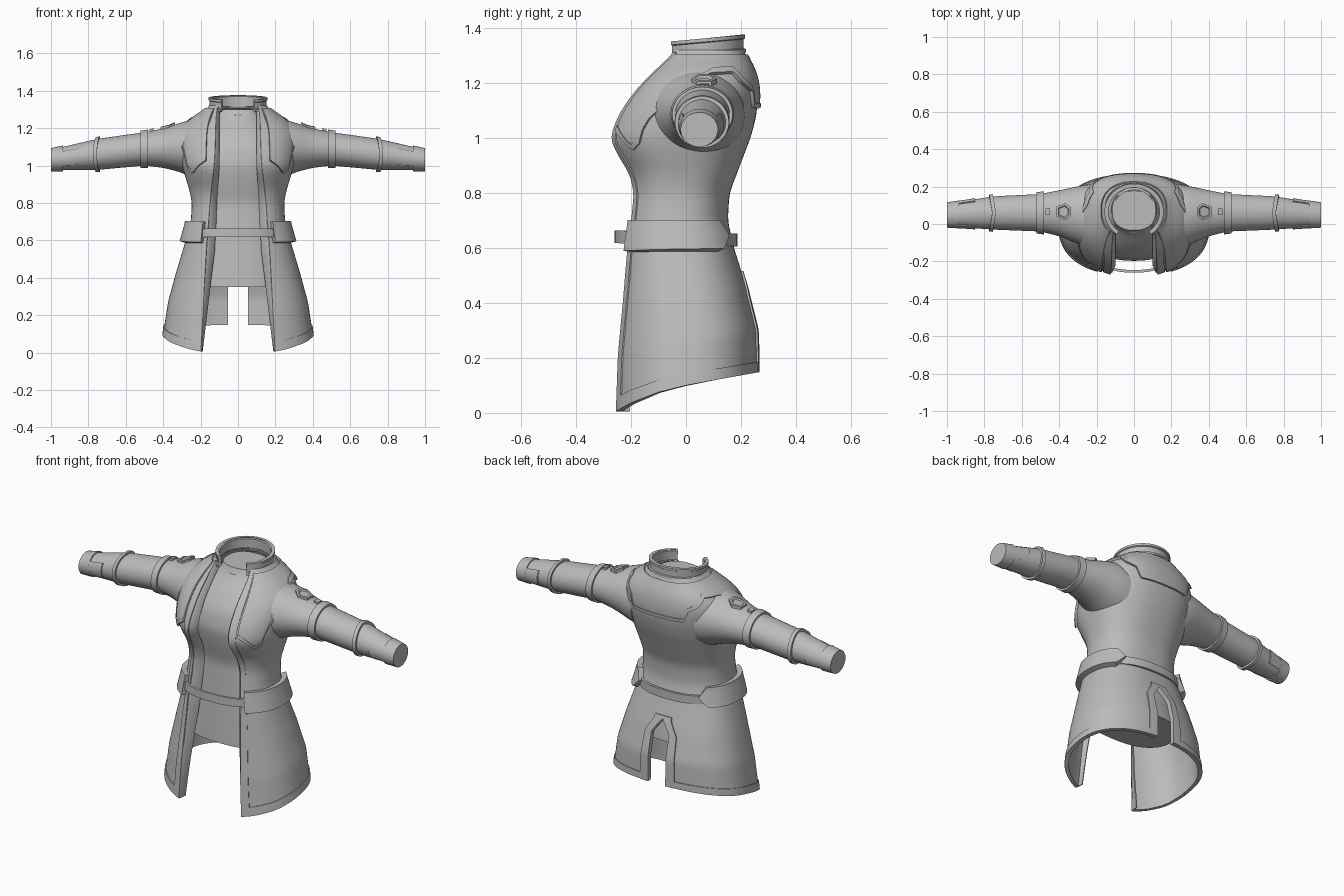
import bpy, math
from mathutils import Vector

if "Cube" in bpy.data.objects:
    bpy.data.objects.remove(bpy.data.objects["Cube"])

cloth = bpy.data.materials.new("grey_cloth")
cloth.use_nodes = True
cloth.diffuse_color = (0.5, 0.5, 0.5, 1)
cloth.node_tree.nodes["Principled BSDF"].inputs["Base Color"].default_value = (0.5, 0.5, 0.5, 1)
parts = []


def lerp_keys(keys, x):
    """Straight interpolation through (x, value...) rows."""
    x = min(max(x, keys[0][0]), keys[-1][0])
    for p, q in zip(keys, keys[1:]):
        if x <= q[0]:
            t = (x - p[0]) / (q[0] - p[0])
            return [a + (b - a) * t for a, b in zip(p[1:], q[1:])]


def smooth_keys(keys, x):
    """Average nearby samples to round off the corners of a profile."""
    d = 0.02
    rows = [lerp_keys(keys, x + k * d) for k in (-1, 0, 1)]
    return [sum(c) / len(rows) for c in zip(*rows)]


def grid_object(name, rows, closed=False, caps=False, mirror=True, thick=0.0):
    n = len(rows[0])
    verts = [p for row in rows for p in row]
    faces = [(i * n + j, i * n + (j + 1) % n, (i + 1) * n + (j + 1) % n, (i + 1) * n + j)
             for i in range(len(rows) - 1) for j in range(n if closed else n - 1)]
    if caps:
        faces += [tuple(reversed(range(n))), tuple(range(len(verts) - n, len(verts)))]
    mesh = bpy.data.meshes.new(name)
    mesh.from_pydata(verts, [], faces)
    ob = bpy.data.objects.new(name, mesh)
    bpy.context.collection.objects.link(ob)
    mesh.materials.append(cloth)
    if mirror:
        ob.modifiers.new("mirror", 'MIRROR')
    if thick:
        sol = ob.modifiers.new("thickness", 'SOLIDIFY')
        sol.thickness, sol.offset = thick, -1
    parts.append(ob)


def spread(a, b, n):
    return [a + (b - a) * i / n for i in range(n + 1)]


# Coat profile: height, half width, front y, back y, half opening
COAT = [(0, .40, -.272, .262, .197), (.2, .375, -.265, .26, .186), (.4, .33, -.248, .223, .176),
        (.6, .28, -.235, .175, .165), (.7, .252, -.222, .152, .155), (.8, .246, -.21, .158, .148),
        (.87, .26, -.222, .185, .142), (.95, .285, -.266, .215, .132), (1.0, .298, -.286, .235, .126),
        (1.08, .308, -.255, .256, .122), (1.16, .308, -.2, .263, .12), (1.22, .28, -.145, .255, .118),
        (1.27, .215, -.096, .235, .115), (1.30, .165, -.073, .216, .11), (1.32, .15, -.06, .21, .105)]
POWER = 2.4
WAIST = 0.6


def bend(v):
    return math.copysign(abs(v) ** (2 / POWER), v)


def oval(a, f, b, t):
    return a * bend(math.sin(t)), (f + b) / 2 - (b - f) / 2 * bend(math.cos(t))


def coat_raw(u, h):
    """u runs from the front opening (0) to the middle of the back (1)."""
    a, f, b, o = smooth_keys(COAT, h)
    slit = 0.055 * min(max((0.47 - h) / 0.1, 0), 1)
    t0 = math.asin((o / a) ** (POWER / 2))
    t1 = math.pi - math.asin((slit / a) ** (POWER / 2))
    x, y = oval(a, f, b, t0 + (t1 - t0) * u)
    if u == 1 and slit == 0:
        x = 0.0
    z = h
    if h < WAIST:
        hem = lerp_keys([(-.26, 0), (-.2, .035), (-.1, .075), (0, .1), (.27, .15)], y)[0]
        z = hem + (WAIST - hem) * h / WAIST
    return Vector((x, y, z))


def coat(u, h, off=0.0):
    p = coat_raw(u, h)
    if off:
        e = 0.005
        du = coat_raw(min(u + e, .999), h) - coat_raw(max(min(u, .999) - e, 0), h)
        dh = coat_raw(u, h + e) - coat_raw(u, h - e)
        n = du.cross(dh).normalized()
        if u == 1 and p.x == 0:
            n.x = 0
        p = p + n * off
    return p


def coat_patch(name, us, vs, low, high, off, thick):
    """A plate lying on the coat between two height functions of u."""
    rows = [[coat(u, low(u) + (high(u) - low(u)) * v, off) for u in us] for v in vs]
    grid_object(name, rows, thick=thick)


def const(c):
    return lambda u: c


# Coat shell and the turned-in edges of its front opening
coat_patch("coat_body", spread(0, 1, 44), spread(0, 1, 70), const(0), const(1.32), 0, .018)
facing = []
for h in spread(0, 1.3, 50):
    p = coat(0, h)
    w = lerp_keys([(0, .008), (.55, .045), (.9, .032), (1.3, .015)], h)[0]
    facing.append([p + Vector((-w, .045, 0)), p + Vector((-w * .4, .008, 0)), p])
grid_object("front_facing", facing, thick=.006)

# Raised borders along the front edges, hem and back slit
coat_patch("front_border", spread(0, .05, 3), spread(0, 1, 60), const(0), const(1.31), .005, .012)
coat_patch("hem_border", spread(0, 1, 40), spread(0, 1, 2), const(0), const(.05), .005, .014)
coat_patch("slit_border", spread(.955, 1, 4), spread(0, 1, 24), const(0), const(.49), .007, .016)

# Shoulder mantle with a notched lower edge
MANTLE = [(.05, 1.03), (.12, 1.0), (.19, .96), (.25, .985), (.27, 1.06), (.34, 1.13), (.4, 1.19), (.47, 1.23),
          (.62, 1.235), (.7, 1.2), (.8, 1.17), (.84, 1.11), (1, 1.11)]


def mantle_edge(u):
    return lerp_keys(MANTLE, u)[0]


coat_patch("shoulder_mantle", spread(.06, 1, 56), spread(0, 1, 16), mantle_edge, const(1.3), .009, .016)
coat_patch("mantle_border", spread(.06, 1, 56), spread(0, 1, 2),
           mantle_edge, lambda u: mantle_edge(u) + .018, .013, .012)

# Standing collar, open at the front
collar = []
for v, flare in ((0, .01), (.2, .008), (.25, 0), (.75, 0), (.8, .006), (1, .006)):
    row = []
    for t in spread(.62, math.pi, 28):
        x = (.152 + flare) * math.sin(t)
        y = .066 - (.143 + flare) * math.cos(t)
        row.append((x if t < math.pi - .001 else 0, y, 1.293 + .09 * y + .064 * v))
    collar.append(row)
grid_object("collar", collar, thick=.018)

# Inner shirt: height, half width, front y, back y
SHIRT = [(.35, .27, -.18, .17), (.6, .23, -.165, .13), (.8, .2, -.155, .12), (.92, .23, -.185, .16),
         (1.0, .25, -.2, .19), (1.1, .25, -.18, .2), (1.18, .2, -.125, .2), (1.24, .145, -.07, .185),
         (1.27, .12, -.04, .178), (1.31, .115, -.03, .178)]
turn = spread(0, 2 * math.pi, 48)[:-1]
shirt = []
for h in spread(.35, 1.3, 40):
    a, f, b = smooth_keys(SHIRT, h)
    shirt.append([(*oval(a, f, b, t), h) for t in turn])
grid_object("shirt", shirt, True, True, False)
ring = [[(g * math.sin(t), .073 - .98 * g * math.cos(t), z + .12 * (.073 - g * math.cos(t))) for t in turn]
        for g, z in ((.112, 1.245), (.124, 1.25), (.124, 1.275), (.112, 1.285))]
grid_object("shirt_collar", ring, True, False, False)

# Sleeve: x, top z, bottom z, front y, back y
SLEEVE = [(.2, 1.245, .925, -.135, .215), (.26, 1.242, .945, -.125, .21), (.32, 1.225, .968, -.098, .197),
          (.4, 1.198, .988, -.065, .18), (.5, 1.178, 1.0, -.04, .16), (.75, 1.143, .977, -.03, .148),
          (1.0, 1.085, .975, -.012, .108), (1.1, 1.085, .975, -.012, .108)]


def sleeve(x, t, off=0.0):
    top, bot, f, b = smooth_keys(SLEEVE, x)
    return (x, (f + b) / 2 + ((b - f) / 2 + off) * math.cos(t),
            (top + bot) / 2 + ((top - bot) / 2 + off) * math.sin(t))


grid_object("sleeve", [[sleeve(x, t) for t in turn] for x in spread(.2, .998, 40)], True, True)


def sleeve_band(name, x0, x1, off, wave=0.0):
    rows = [[sleeve(x + wave * abs(math.cos(t)), t, o) for t in turn]
            for x, o in ((x0, -.004), (x0, off), (x1, off), (x1, -.004))]
    grid_object(name, rows, True)


sleeve_band("upper_arm_band", .48, .52, .011)
sleeve_band("forearm_band", .738, .758, .012, .016)
sleeve_band("cuff", .935, 1.0, .007)
for name, mid in (("front_cuff_tab", math.pi), ("back_cuff_tab", 0)):
    grid_object(name, [[sleeve(x, t, .006) for t in spread(mid - .6, mid + .6, 10)]
                       for x in spread(.85, .94, 4)], thick=.012)


# Raised badge and small tabs on top of each shoulder
def shoulder_plate(name, cx, cy, outline, profile):
    rows = []
    for scale, lift in profile:
        rows.append([])
        for dx, dy in outline:
            x = cx + dx * scale
            top = sleeve(x, math.pi / 2)[2]
            rows[-1].append((x, cy + dy * scale, top + lift - 3 * (dy * scale) ** 2))
    grid_object(name, rows, True, True)


HEX = [(-.042, -.022), (-.012, -.046), (.036, -.026), (.036, .026), (-.012, .046), (-.042, .022)]
shoulder_plate("shoulder_badge", .378, .066, HEX, ((1, -.006), (1, .013), (.74, .013), (.62, .005)))
SQUARE = [(-.012, -.017), (.012, -.017), (.012, .017), (-.012, .017)]
shoulder_plate("shoulder_tab", .462, .066, SQUARE, ((1, -.008), (1, .012)))

# Belt: a narrow strap all round with broad side plates ending in a point
strap = [[(*oval(.268, -.26, .187, t), z - .012 * math.sin(t / 2) ** 2 + .006) for t in turn]
         for z in (.612, .658)]
grid_object("belt_strap", strap, True, False, False, .014)
plate = []
for v in spread(0, 1, 8):
    end = .75 - .08 * abs(2 * v - 1)
    plate.append([coat(u, .585 + .112 * v, .03) for u in spread(.035, end, 30)])
grid_object("belt_side_plate", plate, thick=.033)

# Apply modifiers and shade
bpy.ops.object.select_all(action='DESELECT')
for ob in parts:
    ob.select_set(True)
bpy.context.view_layer.objects.active = parts[0]
bpy.ops.object.convert(target='MESH')
bpy.ops.object.shade_smooth_by_angle(angle=math.radians(35))
